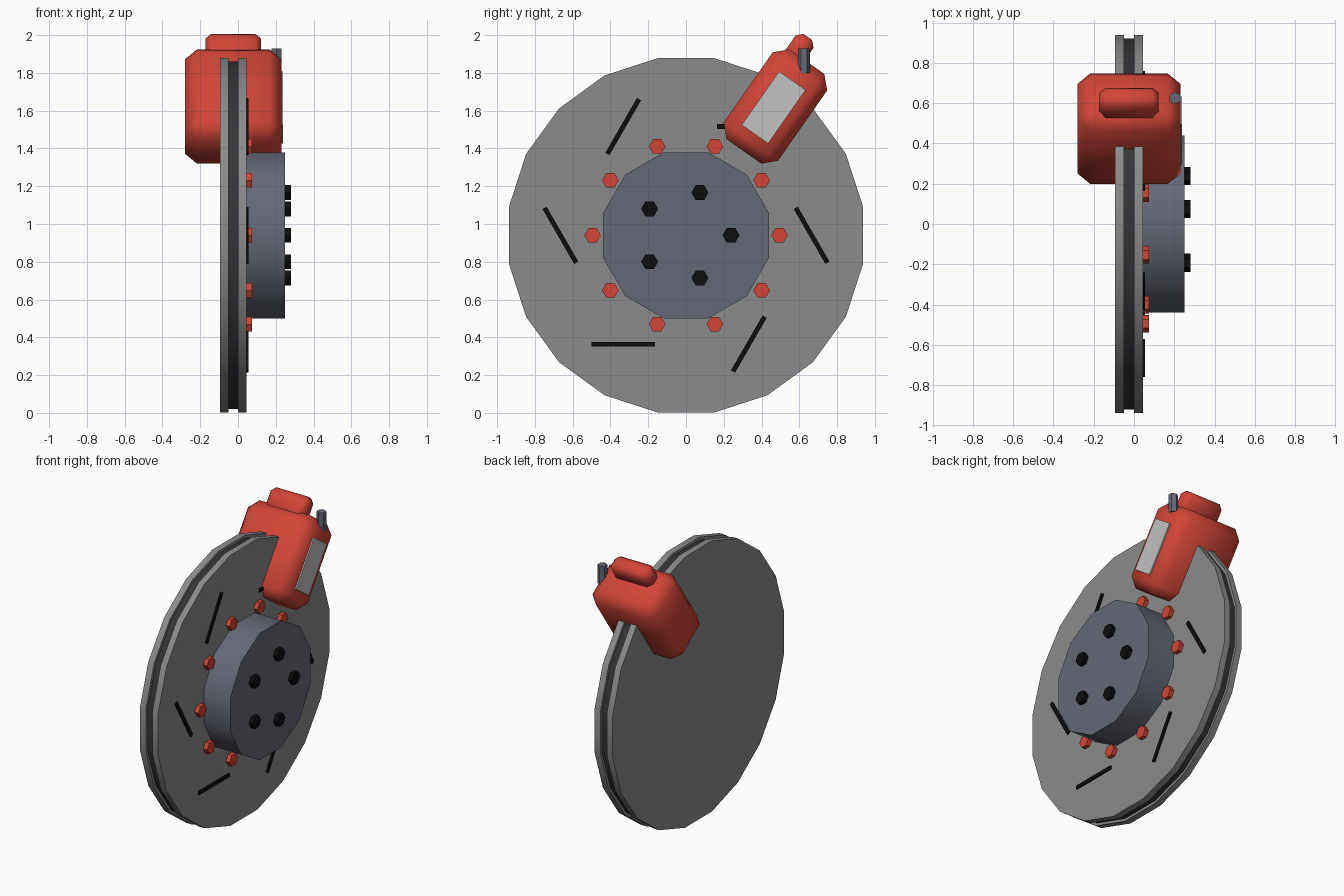
import bpy
import bmesh
from math import sin, cos, pi, radians
from mathutils import Matrix, Vector

cube = bpy.data.objects.get("Cube")
if cube:
    bpy.data.objects.remove(cube, do_unlink=True)

CZ = 0.94                # height of the wheel axis
TILT = radians(-35)      # lean of the caliper


def material(name, color):
    m = bpy.data.materials.new(name)
    m.use_nodes = True
    m.diffuse_color = (*color, 1)
    bsdf = next(n for n in m.node_tree.nodes if n.type == 'BSDF_PRINCIPLED')
    bsdf.inputs["Base Color"].default_value = (*color, 1)
    return m


STEEL = material("disc grey", (0.26, 0.26, 0.26))
CORE = material("vent dark grey", (0.035, 0.035, 0.04))
HUB = material("hub blue grey", (0.13, 0.14, 0.18))
RED = material("caliper red", (0.64, 0.06, 0.038))
BLACK = material("black", (0.004, 0.004, 0.004))
PLATE = material("plate light grey", (0.54, 0.54, 0.54))


def finish(bm, name, mat, angle):
    bmesh.ops.recalc_face_normals(bm, faces=bm.faces)
    mesh = bpy.data.meshes.new(name)
    bm.to_mesh(mesh)
    bm.free()
    mesh.materials.append(mat)
    ob = bpy.data.objects.new(name, mesh)
    bpy.context.collection.objects.link(ob)
    if angle:
        bpy.ops.object.select_all(action='DESELECT')
        ob.select_set(True)
        bpy.context.view_layer.objects.active = ob
        bpy.ops.object.shade_smooth_by_angle(angle=radians(angle))
    return ob


def prism(name, mat, sides, r, x0, x1, y=0, z=CZ, phase=0.0, angle=0):
    """Regular prism lying along x."""
    bm = bmesh.new()
    rings = []
    for x in (x0, x1):
        rings.append([bm.verts.new((x, y + r * cos(phase + 2 * pi * i / sides),
                                    z + r * sin(phase + 2 * pi * i / sides)))
                      for i in range(sides)])
        bm.faces.new(rings[-1])
    a, b = rings
    for i in range(sides):
        j = (i + 1) % sides
        bm.faces.new((a[i], a[j], b[j], b[i]))
    return finish(bm, name, mat, angle)


def box(name, mat, size, center, tilt=0.0, bevel=0.0):
    """Box turned about the x axis, with optional chamfers."""
    bm = bmesh.new()
    bmesh.ops.create_cube(bm, size=1)
    bmesh.ops.scale(bm, vec=size, verts=bm.verts)
    if bevel:
        bmesh.ops.bevel(bm, geom=bm.edges[:], offset=bevel, segments=1,
                        affect='EDGES', profile=0.5)
    bm.transform(Matrix.Translation(center) @ Matrix.Rotation(tilt, 4, 'X'))
    return finish(bm, name, mat, 50 if bevel else 0)


# Vented disc: two plates around a dark core
half = pi / 20
prism("disc_outer_plate", STEEL, 20, 0.95, 0.0, 0.045, phase=half, angle=30)
prism("disc_inner_plate", STEEL, 20, 0.95, -0.095, -0.05, phase=half, angle=30)
prism("disc_vent_core", CORE, 20, 0.932, -0.05, 0.0, phase=half, angle=30)

# Hub with five wheel nuts
prism("hub", HUB, 12, 0.455, 0.045, 0.25, phase=pi / 12, angle=35)
for i in range(5):
    a = 2 * pi * i / 5
    prism(f"wheel_nut_{i + 1}", BLACK, 6, 0.045, 0.25, 0.28,
          0.238 * cos(a), CZ + 0.238 * sin(a))

# Ring of red bolts
for i in range(10):
    a = 2 * pi * i / 10
    prism(f"disc_bolt_{i + 1}", RED, 6, 0.044, 0.04, 0.075,
          0.495 * cos(a), CZ + 0.495 * sin(a))

# Slots slanting around the disc face
for i in range(6):
    a = pi / 3 * i
    box(f"disc_slot_{i + 1}", BLACK, (0.015, 0.335, 0.025),
        (0.047, 0.665 * cos(a), CZ + 0.665 * sin(a)), a - pi / 3)

# Caliper, its cap and its side plate
middle = Vector((-0.025, 0.473, 1.622))
lean = Matrix.Rotation(TILT, 3, 'X')
box("caliper_body", RED, (0.51, 0.352, 0.58), middle, TILT, 0.063)
box("caliper_cap", RED, (0.295, 0.115, 0.16),
    middle + lean @ Vector((0, -0.07, 0.32)), TILT, 0.03)
box("caliper_plate", PLATE, (0.009, 0.171, 0.346), (0.2345, 0.464, 1.617), TILT)

# Upright bleed valve
bm = bmesh.new()
bmesh.ops.create_cone(bm, cap_ends=True, segments=6, radius1=0.031, radius2=0.031,
                      depth=0.13, matrix=Matrix.Translation((0.203, 0.625, 1.865)))
finish(bm, "bleed_valve", HUB, 0)
